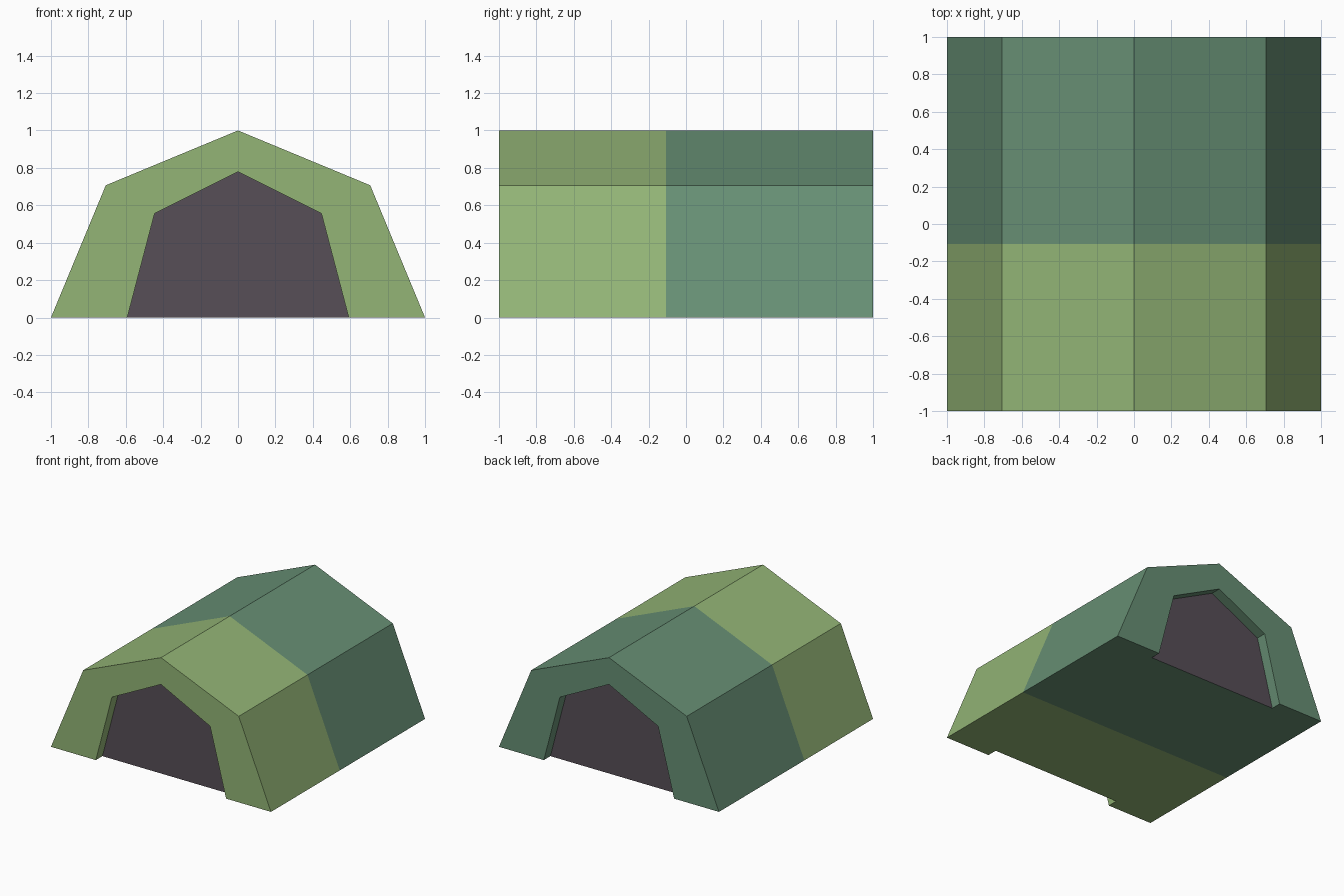
import bpy, bmesh

if "Cube" in bpy.data.objects:
    bpy.data.objects.remove(bpy.data.objects["Cube"])

SPLIT, DEPTH = -0.108, 0.085
OUTER = [(-1, 0), (-0.707, 0.707), (0, 1), (0.707, 0.707), (1, 0)]
INNER = [(-0.592, 0), (-0.446, 0.556), (0, 0.78), (0.446, 0.556), (0.592, 0)]


def material(name, rgb):
    lin = [((c / 255 + 0.055) / 1.055) ** 2.4 for c in rgb]
    m = bpy.data.materials.new(name)
    m.diffuse_color = (*lin, 1)
    m.use_nodes = True
    m.node_tree.nodes["Principled BSDF"].inputs["Base Color"].default_value = m.diffuse_color
    return m


light_green = material("light green", (147, 181, 118))
teal_green = material("teal green", (103, 143, 116))
dark_door = material("dark plum", (87, 78, 87))


def build_half(name, y_end, mat):
    """Half of the tunnel: outer skin, end frame, recessed doorway and floor."""
    bm = bmesh.new()
    s = 1 if y_end > 0 else -1

    def ring(profile, y):
        return [bm.verts.new((x, y, z)) for x, z in profile]

    mid = ring(OUTER, SPLIT)
    end = ring(OUTER, y_end)
    rim = ring(INNER, y_end)
    back = ring(INNER, y_end - s * DEPTH)

    def face(verts, mat_index=0):
        f = bm.faces.new(verts if s < 0 else verts[::-1])
        f.material_index = mat_index

    # skin, end frame and doorway reveal
    for a, b in ((mid, end), (end, rim), (rim, back)):
        for i in range(4):
            face([a[i], a[i + 1], b[i + 1], b[i]])
    # dark door panel
    face(back[::-1], 1)
    # floor, notched at the doorway
    face([mid[0], end[0], rim[0], back[0], back[4], rim[4], end[4], mid[4]])
    bm.normal_update()
    # make the winding face outwards using the door panel as reference
    door = next(f for f in bm.faces if f.material_index == 1)
    bmesh.ops.recalc_face_normals(bm, faces=bm.faces[:])
    bm.normal_update()
    if door.normal.y * s < 0:
        bmesh.ops.reverse_faces(bm, faces=bm.faces[:])

    mesh = bpy.data.meshes.new(name)
    bm.to_mesh(mesh)
    bm.free()
    mesh.materials.append(mat)
    mesh.materials.append(dark_door)
    bpy.context.collection.objects.link(bpy.data.objects.new(name, mesh))


build_half("front_half", -1, light_green)
build_half("back_half", 1, teal_green)
